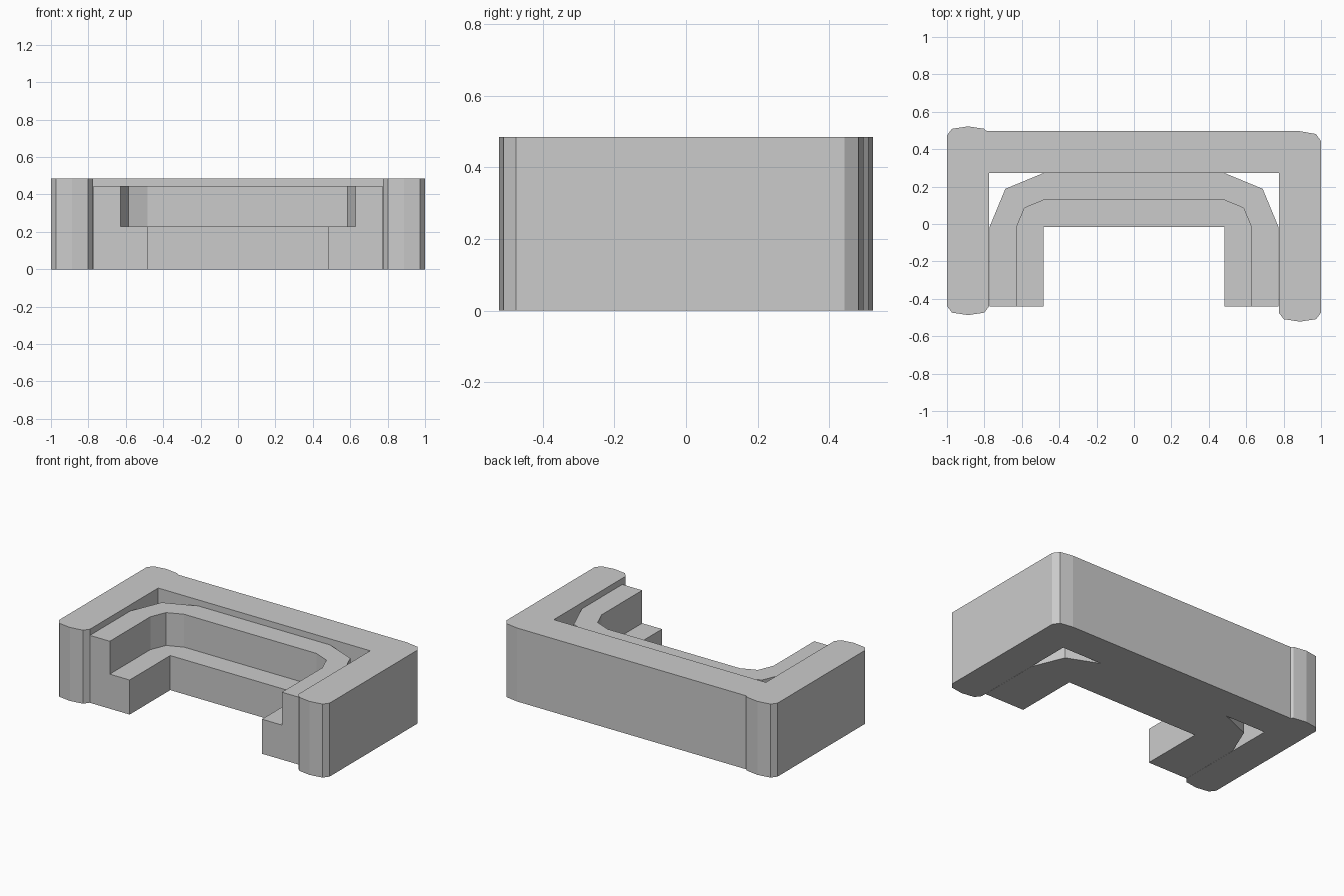
import bpy, bmesh
from math import sin, cos, pi

if "Cube" in bpy.data.objects:
    bpy.data.objects.remove(bpy.data.objects["Cube"])

HEIGHT = 0.485     # frame height
CX, CY = 0.483, -0.017   # centre of the rounded inner corners


def finish(bm, name):
    bmesh.ops.remove_doubles(bm, verts=bm.verts, dist=1e-4)
    bmesh.ops.recalc_face_normals(bm, faces=bm.faces)
    mesh = bpy.data.meshes.new(name)
    bm.to_mesh(mesh)
    bm.free()
    obj = bpy.data.objects.new(name, mesh)
    bpy.context.collection.objects.link(obj)
    return obj


def prism(name, outline, z0, z1):
    bm = bmesh.new()
    face = bm.faces.new([bm.verts.new((x, y, z0)) for x, y in outline])
    ext = bmesh.ops.extrude_face_region(bm, geom=[face], use_keep_orig=True)
    top = [g for g in ext["geom"] if isinstance(g, bmesh.types.BMVert)]
    bmesh.ops.translate(bm, verts=top, vec=(0, 0, z1 - z0))
    return finish(bm, name)


def arm_end(cx, y, d):
    """Slightly crowned arm end, left to right; d is the outward y direction."""
    return [(cx + dx, y - d * drop) for dx, drop in
            ((-0.113, 0.048), (-0.086, 0.013), (0, 0), (0.086, 0.013), (0.113, 0.048))]


# Frame: two arms joined by the back wall, the left arm set slightly further back
left_back = arm_end(-0.887, 0.522, 1)[:4] + [(-0.787, 0.496)]
right_back = [(0.887, 0.496), (0.973, 0.481), (1.0, 0.442)]
right_front = arm_end(0.887, -0.522, -1)[::-1]
left_front = arm_end(-0.887, -0.487, -1)[::-1]
inner = [(0.774, 0.273), (-0.774, 0.273)]
prism("sofa_frame", left_back + right_back + right_front + inner + left_front, 0, HEIGHT)


def u_path(r):
    """U-shaped path offset by r from the inner corners, with bevelled bends."""
    right = [(CX + r * sin(a), CY + r * cos(a)) for a in (0, pi / 4, pi / 2)]
    right.append((CX + r, -0.44))
    return [(-x, y) for x, y in reversed(right)] + right


# Seat with raised back cushion: stepped section (offset, height) swept along the U
section = [(0, 0), (0.29, 0), (0.29, 0.445), (0.145, 0.445), (0.145, 0.228), (0, 0.228)]
bm = bmesh.new()
rails = [[bm.verts.new((x, y, z)) for x, y in u_path(r)] for r, z in section]
for i, a in enumerate(rails):
    b = rails[(i + 1) % len(rails)]
    for j in range(len(a) - 1):
        bm.faces.new((a[j], a[j + 1], b[j + 1], b[j]))
for end in (0, -1):
    bm.faces.new([rail[end] for rail in rails])
finish(bm, "seat_and_back_cushion")
